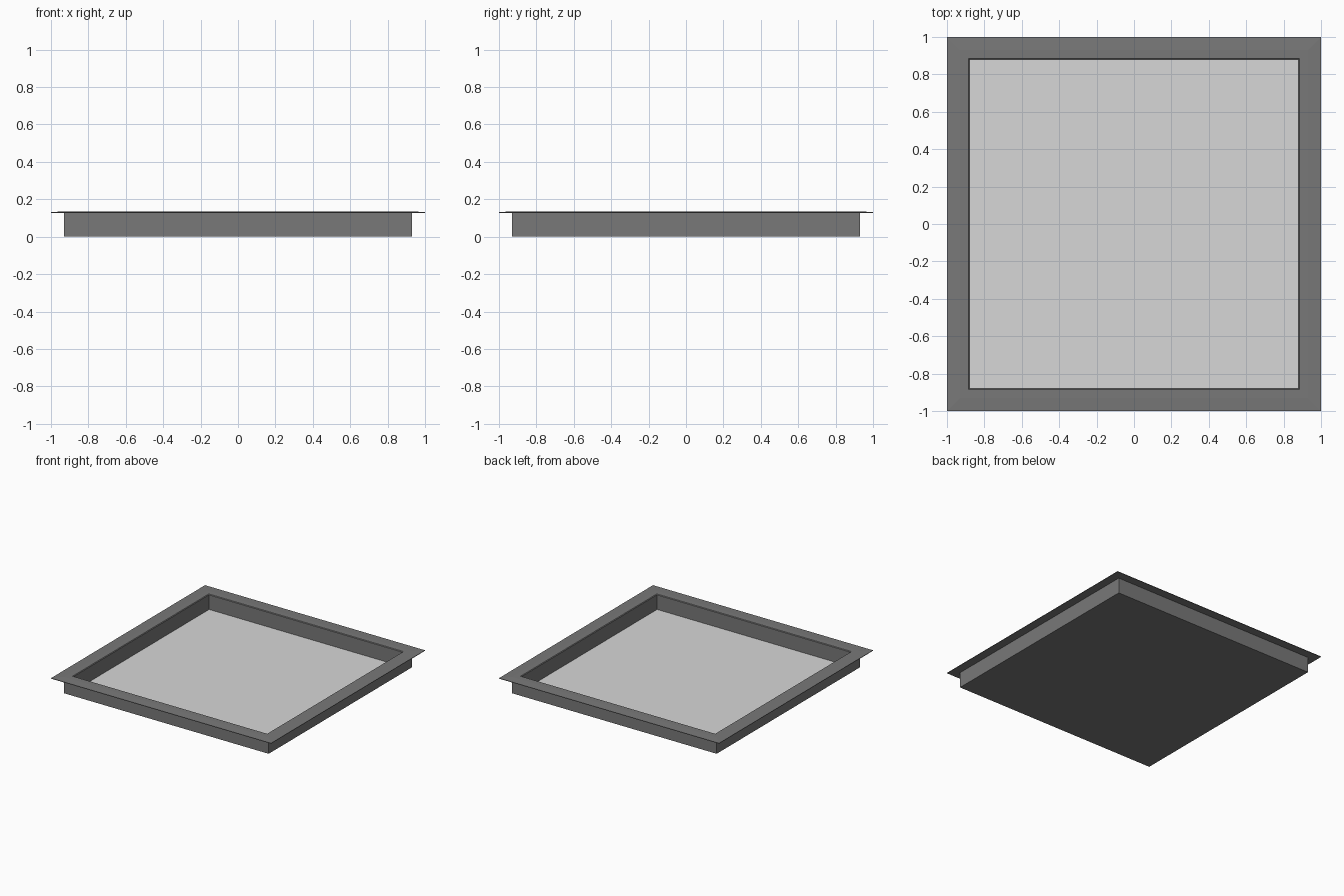
import bpy, bmesh

if "Cube" in bpy.data.objects:
    bpy.data.objects.remove(bpy.data.objects["Cube"])

def material(name, v):
    m = bpy.data.materials.new(name)
    m.diffuse_color = (v, v, v, 1)
    m.use_nodes = True
    m.node_tree.nodes["Principled BSDF"].inputs["Base Color"].default_value = m.diffuse_color
    return m

frame_grey = material("frame grey", 0.19)
panel_grey = material("light panel grey", 0.68)

def square_loft(name, profile, mat, cap_start=False, cap_end=False, closed=False):
    """Sweep (half width, height) points around a square."""
    bm = bmesh.new()
    rings = [[bm.verts.new((sx * r, sy * r, z))
              for sx, sy in ((-1, -1), (1, -1), (1, 1), (-1, 1))]
             for r, z in profile]
    pairs = list(zip(rings, rings[1:]))
    if closed:
        pairs.append((rings[-1], rings[0]))
    for a, b in pairs:
        for i in range(4):
            j = (i + 1) % 4
            bm.faces.new((a[i], a[j], b[j], b[i]))
    if cap_start:
        bm.faces.new(rings[0][::-1])
    if cap_end:
        bm.faces.new(rings[-1])
    bmesh.ops.recalc_face_normals(bm, faces=bm.faces)
    me = bpy.data.meshes.new(name)
    bm.to_mesh(me)
    bm.free()
    me.materials.append(mat)
    ob = bpy.data.objects.new(name, me)
    bpy.context.collection.objects.link(ob)
    return ob

# Tray housing with thin outer flange, rim and recessed inner walls
square_loft("housing", [(0.93, 0), (0.93, 0.128), (1.0, 0.128), (1.0, 0.132),
                        (0.93, 0.135), (0.885, 0.135), (0.88, 0.13),
                        (0.88, 0.006)], frame_grey, cap_start=True, cap_end=True)

# Pale panel lying in the bottom of the tray
square_loft("light_panel", [(0.876, 0.007), (0.876, 0.013)], panel_grey,
            cap_start=True, cap_end=True)
